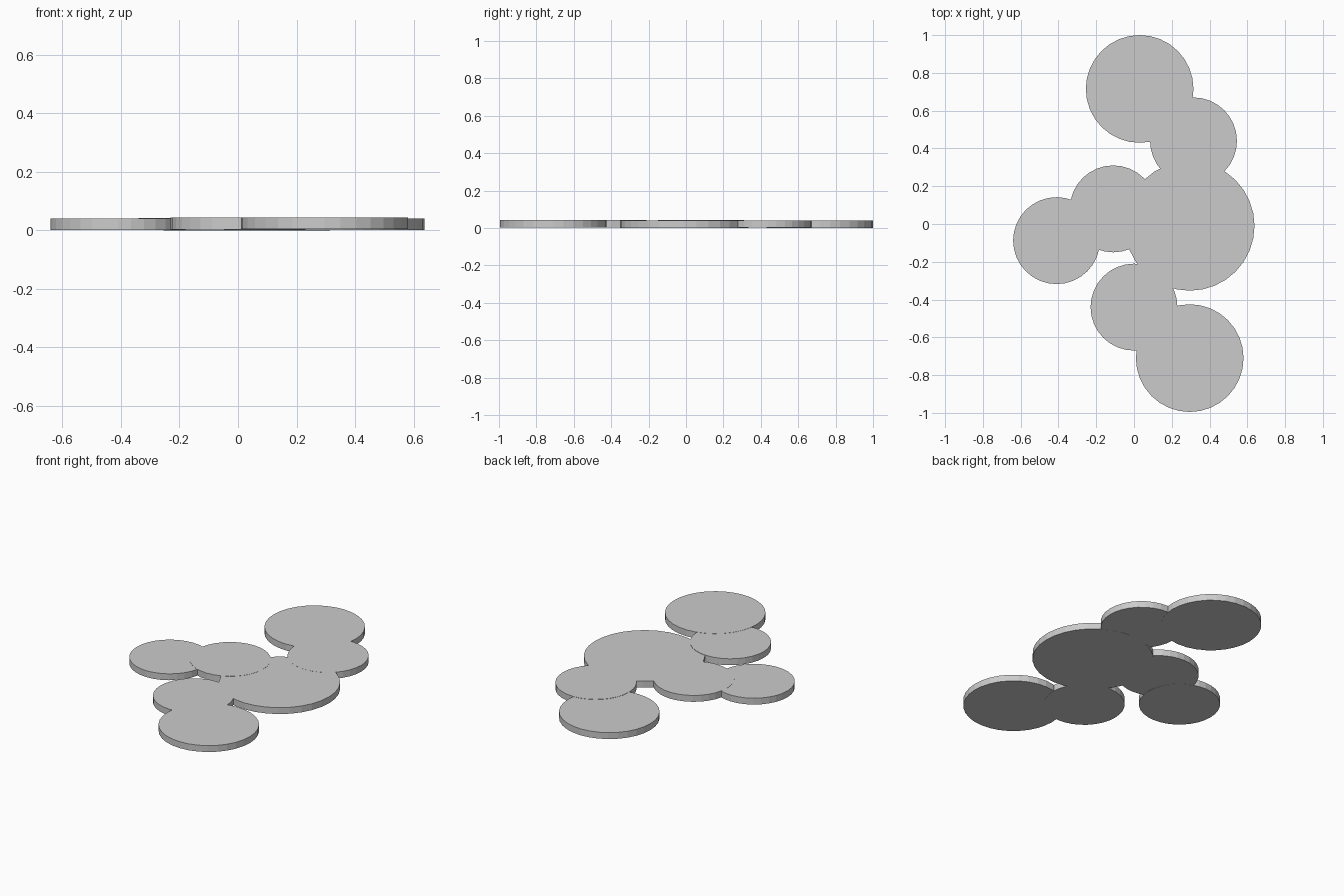
import bpy

if "Cube" in bpy.data.objects:
    bpy.data.objects.remove(bpy.data.objects["Cube"])

THICKNESS = 0.04


def disc(name, x, y, radius, base):
    """Flat-sided round plate resting at height base."""
    bpy.ops.mesh.primitive_cylinder_add(
        vertices=32, radius=radius, depth=THICKNESS,
        location=(x, y, base + THICKNESS / 2))
    bpy.context.object.name = name


# Large central disc
disc("centre_disc", 0.295, -0.01, 0.343, 0.001)

# Back arm: link plus end disc
disc("back_link_disc", 0.315, 0.44, 0.23, 0.0015)
disc("back_end_disc", 0.03, 0.715, 0.285, 0.0)

# Left arm
disc("left_link_disc", -0.11, 0.08, 0.23, 0.002)
disc("left_end_disc", -0.41, -0.088, 0.23, 0.001)

# Front arm, layered slightly higher
disc("front_link_disc", 0.0, -0.44, 0.23, 0.003)
disc("front_end_disc", 0.295, -0.71, 0.285, 0.004)
